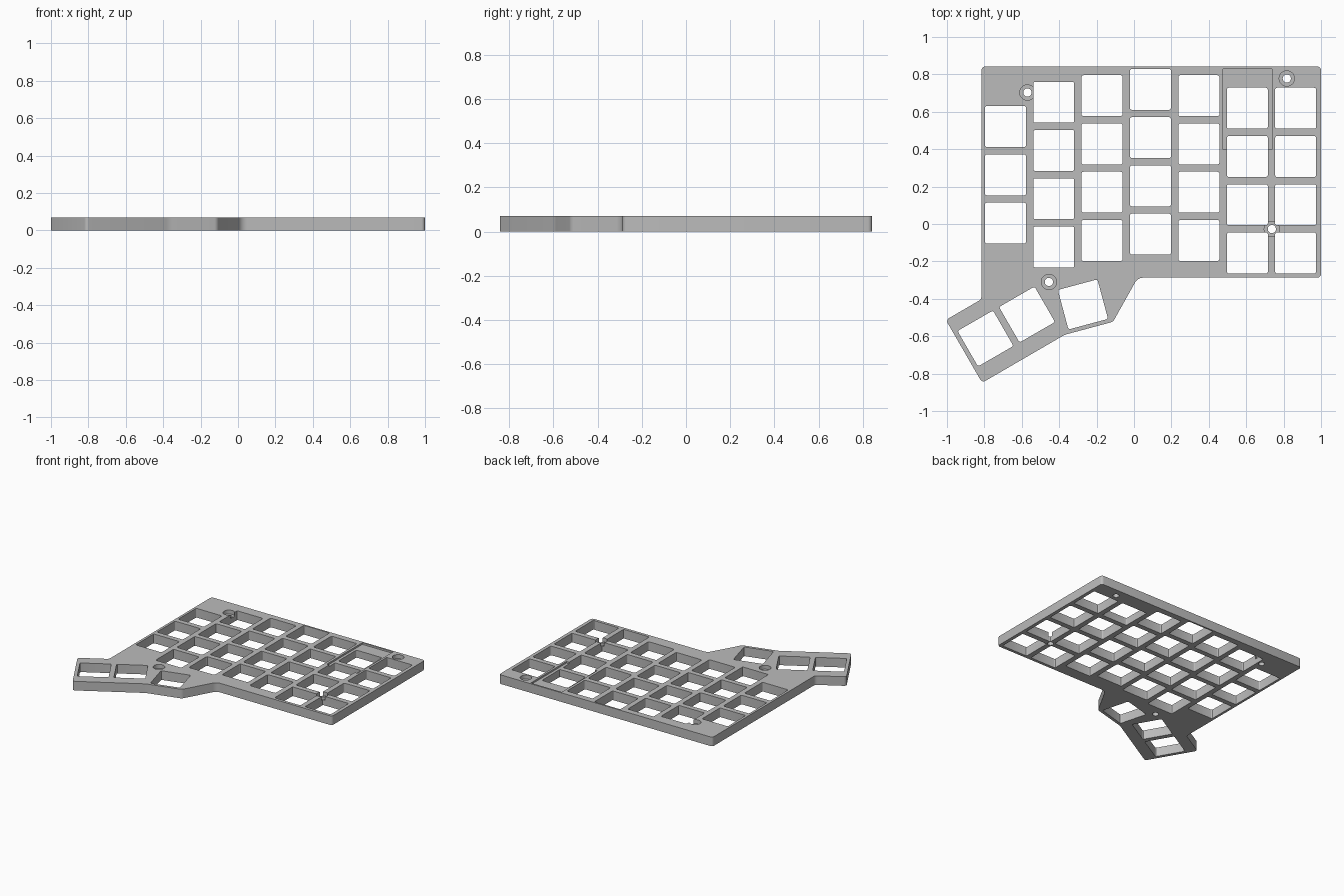
import bpy, bmesh, math
from mathutils import Vector, Matrix

if "Cube" in bpy.data.objects:
    bpy.data.objects.remove(bpy.data.objects["Cube"])

THICK, PITCH, KEY = 0.07, 0.258, 0.219

grey = bpy.data.materials.new("plate_grey")
grey.diffuse_color = (0.5, 0.5, 0.5, 1)
grey.use_nodes = True
grey.node_tree.nodes["Principled BSDF"].inputs["Base Color"].default_value = grey.diffuse_color


def rounded(corners, steps=5):
    """Replace every (x, y, radius) corner with a tangent arc."""
    out = []
    for i, (x, y, r) in enumerate(corners):
        p = Vector((x, y))
        a = (Vector(corners[i - 1][:2]) - p).normalized()
        b = (Vector(corners[(i + 1) % len(corners)][:2]) - p).normalized()
        half = a.angle(b) / 2
        centre = p + (a + b).normalized() * r / math.sin(half)
        start = p + a * r / math.tan(half) - centre
        end = p + b * r / math.tan(half) - centre
        sweep = start.angle_signed(end)
        for k in range(steps + 1):
            t = -sweep * k / steps
            out.append(centre + Matrix.Rotation(t, 2) @ start)
    return out


def rectangle(cx, cy, w, h, angle=0, r=0.01):
    rot = Matrix.Rotation(math.radians(angle), 2)
    pts = [rot @ Vector((sx * w / 2, sy * h / 2)) + Vector((cx, cy))
           for sx, sy in ((-1, -1), (1, -1), (1, 1), (-1, 1))]
    return rounded([(p.x, p.y, r) for p in pts], 3)


def circle(cx, cy, r, n=32):
    return [Vector((cx + r * math.cos(2 * math.pi * i / n),
                    cy + r * math.sin(2 * math.pi * i / n))) for i in range(n)]


def prisms(name, outlines, z0, z1):
    """One object made of upright prisms, one for each outline."""
    bm = bmesh.new()
    for pts in outlines:
        face = bm.faces.new([bm.verts.new((p.x, p.y, z0)) for p in pts])
        top = bmesh.ops.extrude_face_region(bm, geom=[face])
        verts = [g for g in top["geom"] if isinstance(g, bmesh.types.BMVert)]
        bmesh.ops.translate(bm, verts=verts, vec=(0, 0, z1 - z0))
    bmesh.ops.recalc_face_normals(bm, faces=bm.faces)
    mesh = bpy.data.meshes.new(name)
    bm.to_mesh(mesh)
    bm.free()
    mesh.materials.append(grey)
    obj = bpy.data.objects.new(name, mesh)
    bpy.context.collection.objects.link(obj)
    return obj


# Plate outline with the angled thumb wing
outline = [(-0.815, 0.842, 0.02), (-0.815, -0.402, 0.03), (-1.006, -0.513, 0.02),
           (-0.812, -0.849, 0.02), (-0.37, -0.592, 0.12), (-0.112, -0.523, 0.035),
           (0.02, -0.287, 0.05), (1.0, -0.287, 0.02), (1.0, 0.842, 0.02)]
plate = prisms("keyboard_plate", [rounded(outline)], 0, THICK)

# Staggered key columns: x, centre of the top key, number of keys
columns = [(-0.687, 0.521, 3), (-0.429, 0.651, 4), (-0.171, 0.686, 4), (0.088, 0.720, 4),
           (0.347, 0.686, 4), (0.606, 0.619, 4), (0.864, 0.619, 4)]
keys = [rectangle(x, y - PITCH * i, KEY, KEY) for x, y, n in columns for i in range(n)]

# Thumb keys: x, y, angle
thumbs = [(-0.794, -0.612, 30), (-0.572, -0.484, 30), (-0.273, -0.430, 15)]
keys += [rectangle(x, y, KEY, KEY, a) for x, y, a in thumbs]

# Screw holes with counterbores, and the shallow recess in the top
screws = [(-0.570, 0.703), (0.817, 0.778), (-0.455, -0.310), (0.737, -0.027)]
cutters = [
    prisms("key_cutter", keys, -0.1, 0.2),
    prisms("screw_cutter", [circle(x, y, 0.022) for x, y in screws], -0.1, 0.2),
    prisms("counterbore_cutter", [circle(x, y, 0.041) for x, y in screws], 0.04, 0.2),
    prisms("recess_cutter", [rectangle(0.607, 0.614, 0.262, 0.431, r=0.002)], 0.057, 0.2),
]

bpy.context.view_layer.objects.active = plate
plate.select_set(True)
for cutter in cutters:
    mod = plate.modifiers.new(cutter.name, "BOOLEAN")
    mod.operation, mod.solver, mod.object = "DIFFERENCE", "EXACT", cutter
    bpy.ops.object.modifier_apply(modifier=mod.name)
    bpy.data.objects.remove(cutter)

bpy.ops.object.shade_smooth_by_angle(angle=math.radians(30))
